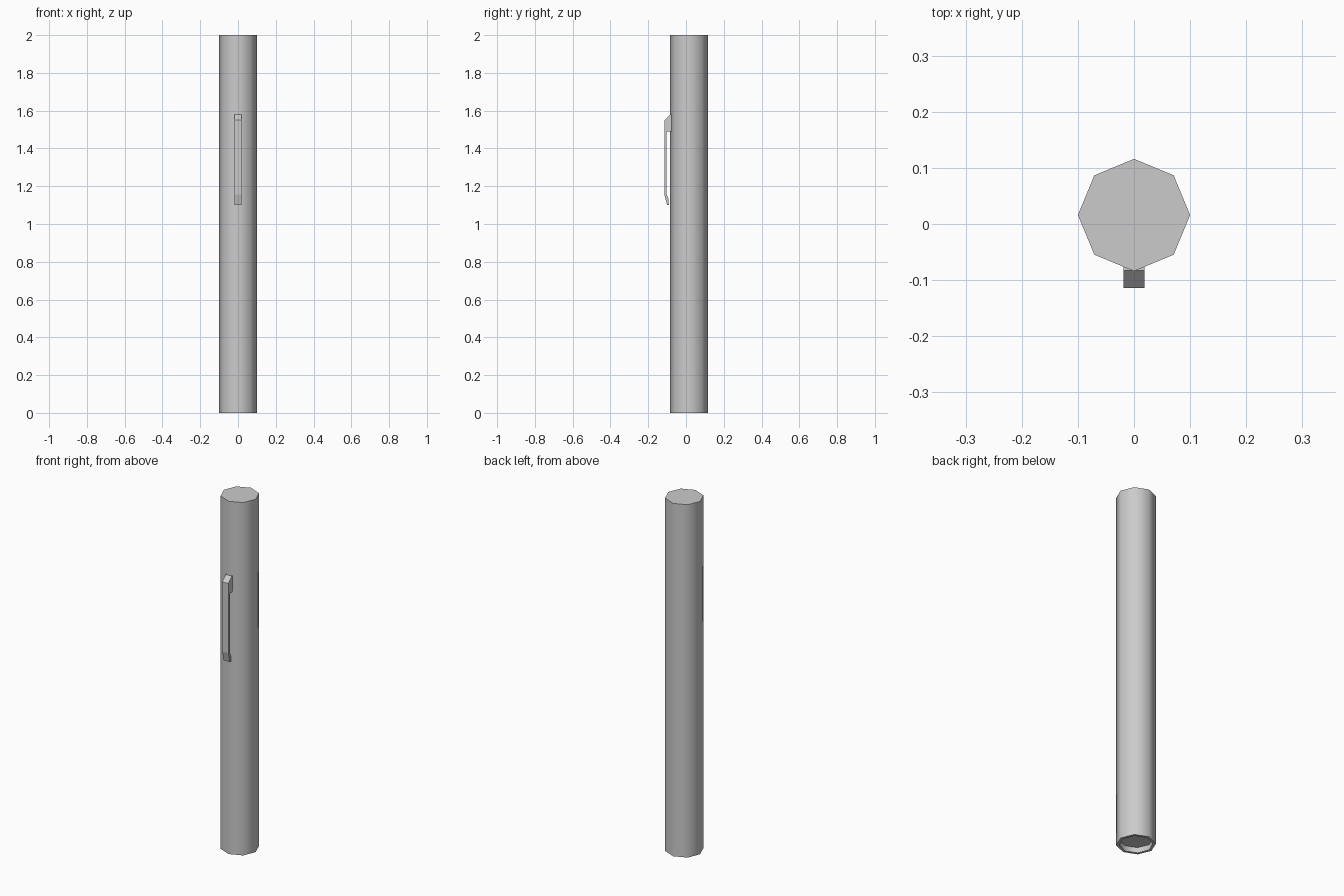
import bpy, bmesh, math

if "Cube" in bpy.data.objects:
    bpy.data.objects.remove(bpy.data.objects["Cube"])

CY = 0.016     # body axis sits slightly behind the origin
SIDES = 8


def finish(name, bm):
    bmesh.ops.recalc_face_normals(bm, faces=bm.faces)
    me = bpy.data.meshes.new(name)
    bm.to_mesh(me)
    bm.free()
    ob = bpy.data.objects.new(name, me)
    bpy.context.collection.objects.link(ob)
    return ob


def lathe(name, profile):
    """Stack octagonal rings (radius, z) and cap both ends."""
    bm = bmesh.new()
    rings = []
    for r, z in profile:
        rings.append([bm.verts.new((r * math.cos(a), CY + r * math.sin(a), z))
                      for a in (2 * math.pi * i / SIDES for i in range(SIDES))])
    for lo, hi in zip(rings, rings[1:]):
        for i in range(SIDES):
            j = (i + 1) % SIDES
            bm.faces.new((lo[i], lo[j], hi[j], hi[i]))
    bm.faces.new(rings[0])
    bm.faces.new(rings[-1])
    return finish(name, bm)


def extrude_x(name, profile, half):
    """Extrude a (y, z) side profile symmetrically along x."""
    bm = bmesh.new()
    face = bm.faces.new([bm.verts.new((-half, y, z)) for y, z in profile])
    ext = bmesh.ops.extrude_face_region(bm, geom=[face])
    new = [v for v in ext["geom"] if isinstance(v, bmesh.types.BMVert)]
    bmesh.ops.translate(bm, verts=new, vec=(2 * half, 0, 0))
    # keep a closed solid: restore the start cap if the extrude removed it
    bmesh.ops.holes_fill(bm, edges=[e for e in bm.edges if e.is_boundary])
    return finish(name, bm)


# Barrel with a shallow recess in the bottom end
barrel = lathe("barrel", [(0.085, 0.03), (0.085, 0), (0.1, 0), (0.1, 2)])
bpy.context.view_layer.objects.active = barrel
barrel.select_set(True)
bpy.ops.object.shade_smooth_by_angle(angle=math.radians(50))

# Pocket clip on the front: root block, long arm, inward bent tip
extrude_x("pocket_clip", [
    (-0.075, 1.58), (-0.083, 1.58), (-0.114, 1.55), (-0.114, 1.155),
    (-0.100, 1.10), (-0.091, 1.10), (-0.092, 1.13), (-0.104, 1.16),
    (-0.104, 1.49), (-0.075, 1.49)], 0.019)
